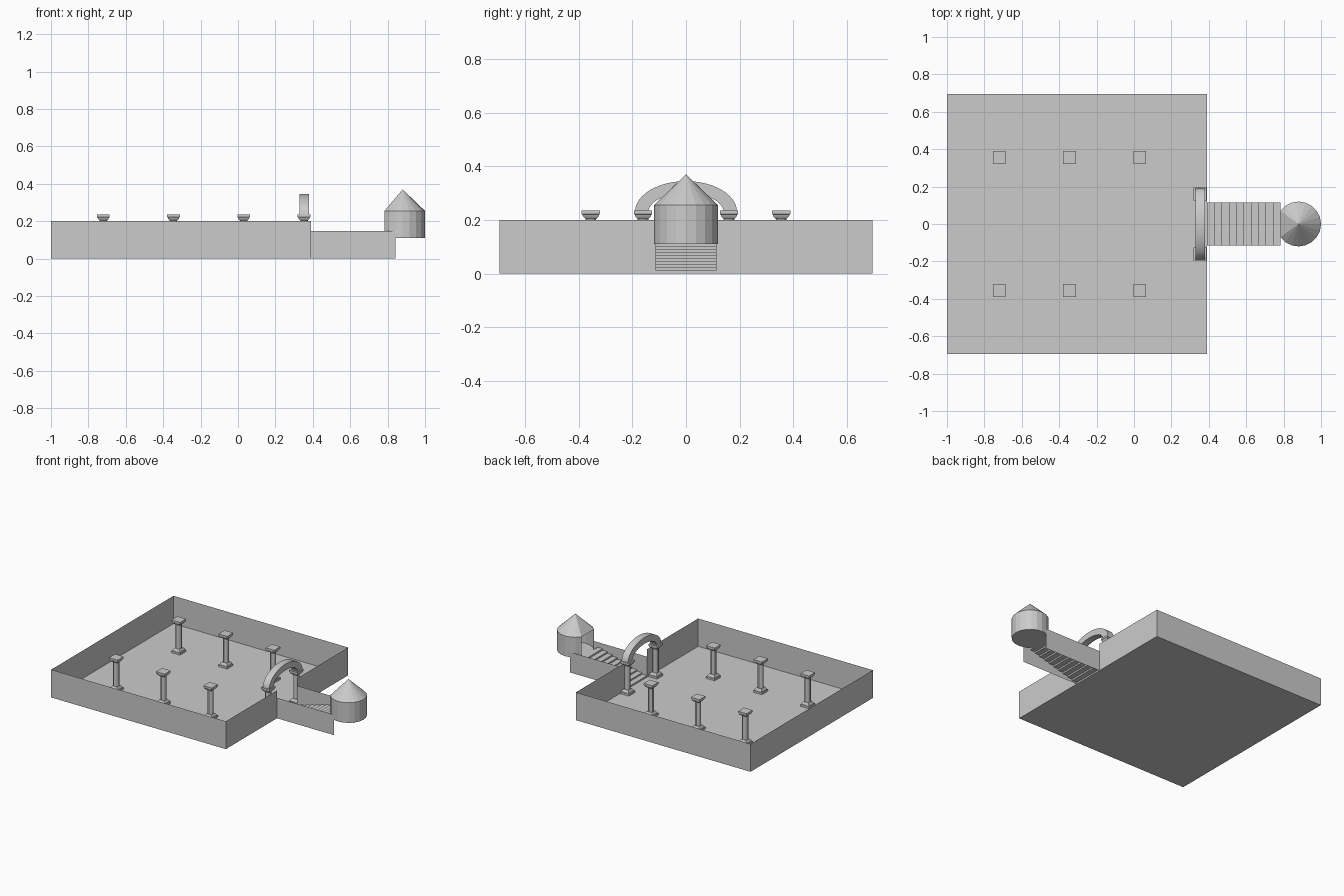
import bpy, bmesh, math
from mathutils import Vector

cube = bpy.data.objects.get("Cube")
if cube:
    bpy.data.objects.remove(cube, do_unlink=True)

stone = bpy.data.materials.new("grey_stone")
stone.use_nodes = True
stone.diffuse_color = (0.6, 0.6, 0.6, 1)
stone.node_tree.nodes["Principled BSDF"].inputs["Base Color"].default_value = (0.6, 0.6, 0.6, 1)


def make(name, bm, smooth=False):
    """Turn a bmesh into a named object with the stone material."""
    bmesh.ops.remove_doubles(bm, verts=bm.verts, dist=0.0001)
    bmesh.ops.recalc_face_normals(bm, faces=bm.faces)
    mesh = bpy.data.meshes.new(name)
    bm.to_mesh(mesh)
    bm.free()
    mesh.materials.append(stone)
    obj = bpy.data.objects.new(name, mesh)
    bpy.context.collection.objects.link(obj)
    if smooth:
        bpy.ops.object.select_all(action='DESELECT')
        obj.select_set(True)
        bpy.context.view_layer.objects.active = obj
        bpy.ops.object.shade_smooth_by_angle(angle=math.radians(30))
    return obj


def face(bm, points):
    return bm.faces.new([bm.verts.new(p) for p in points])


def wall(bm, a, b, height):
    face(bm, [(*a, 0), (*b, 0), (*b, height), (*a, height)])


def loft(bm, rings):
    """Join equal rings of points and cap both ends."""
    loops = [[bm.verts.new(p) for p in ring] for ring in rings]
    n = len(loops[0])
    for low, high in zip(loops, loops[1:]):
        for i in range(n):
            j = (i + 1) % n
            bm.faces.new((low[i], low[j], high[j], high[i]))
    bm.faces.new(loops[0])
    bm.faces.new(loops[-1])


def circle(x, y, z, radius, sides, turn=0.0):
    return [(x + radius * math.cos(turn + math.tau * i / sides),
             y + radius * math.sin(turn + math.tau * i / sides), z) for i in range(sides)]


def square(x, y, z, half):
    return circle(x, y, z, half * math.sqrt(2), 4, math.pi / 4)


# Open hall: floor and thin walls with a doorway on the left side
LEFT, RIGHT, DEPTH, HEIGHT, DOOR = 0.39, -1.0, 0.695, 0.2, 0.114
bm = bmesh.new()
face(bm, [(RIGHT, -DEPTH, 0), (LEFT, -DEPTH, 0), (LEFT, DEPTH, 0), (RIGHT, DEPTH, 0)])
make("hall_floor", bm)

bm = bmesh.new()
outline = [(LEFT, -DOOR), (LEFT, -DEPTH), (RIGHT, -DEPTH),
           (RIGHT, DEPTH), (LEFT, DEPTH), (LEFT, DOOR)]
for a, b in zip(outline, outline[1:]):
    wall(bm, a, b, HEIGHT)
make("hall_walls", bm)


# Columns with square plinths and capitals
def column(name, x, y):
    bm = bmesh.new()
    loft(bm, [square(x, y, z, h) for z, h in
              [(0, 0.034), (0.014, 0.034), (0.014, 0.03), (0.022, 0.028), (0.032, 0.02)]])
    loft(bm, [circle(x, y, z, 0.02, 12) for z in (0.03, 0.206)])
    loft(bm, [square(x, y, z, h) for z, h in
              [(0.204, 0.02), (0.212, 0.028), (0.22, 0.031), (0.222, 0.034), (0.235, 0.034)]])
    make(name, bm, smooth=True)


for side, y in (("front", -0.355), ("back", 0.355)):
    for i in range(3):
        column(f"{side}_column_{i + 1}", -0.72 + 0.375 * i, y)
for side, y in (("front", -0.16), ("back", 0.16)):
    column(f"{side}_arch_column", 0.353, y)

# Arch over the doorway
bm = bmesh.new()
rings = []
for i in range(25):
    angle = math.pi * i / 24
    c, s = math.cos(angle), math.sin(angle)
    outer, inner = (0.19 * c, 0.23 + 0.115 * s), (0.14 * c, 0.23 + 0.07 * s)
    rings.append([(0.33, *outer), (0.38, *outer), (0.38, *inner), (0.33, *inner)])
loft(bm, rings)
make("door_arch", bm, smooth=True)

# Tower outline: a round with a gap facing the hall
CENTRE, RADIUS, BASE, EAVES, TOP = 0.88, 0.12, 0.11, 0.255, 0.37
ring = [Vector((CENTRE + RADIUS * math.cos(math.radians(a)),
                RADIUS * math.sin(math.radians(a)))) for a in range(-144, 145, 18)]

# Passage walls
bm = bmesh.new()
for y in (-DOOR, DOOR):
    wall(bm, (LEFT, y), (CENTRE - 0.037, y), 0.147)
make("passage_walls", bm)

# Stairs rising from the hall to the tower
STEPS = 10
run, rise = (ring[0].x - LEFT) / STEPS, BASE / STEPS
bm = bmesh.new()
for i in range(STEPS):
    x, z = LEFT + run * i, rise * i
    face(bm, [(x, -DOOR, z), (x, DOOR, z), (x, DOOR, z + rise), (x, -DOOR, z + rise)])
    face(bm, [(x, -DOOR, z + rise), (x, DOOR, z + rise),
              (x + run, DOOR, z + rise), (x + run, -DOOR, z + rise)])
make("stairs", bm)

# Tower floor, wall and roof
bm = bmesh.new()
face(bm, [(*p, BASE) for p in ring])
make("tower_floor", bm)

bm = bmesh.new()
for a, b in zip(ring, ring[1:]):
    face(bm, [(*a, BASE), (*b, BASE), (*b, EAVES), (*a, EAVES)])
make("tower_wall", bm)

bm = bmesh.new()
for a, b in zip(ring, ring[1:] + ring[:1]):
    face(bm, [(*a, EAVES), (*b, EAVES), (CENTRE, 0, TOP)])
make("tower_roof", bm)
